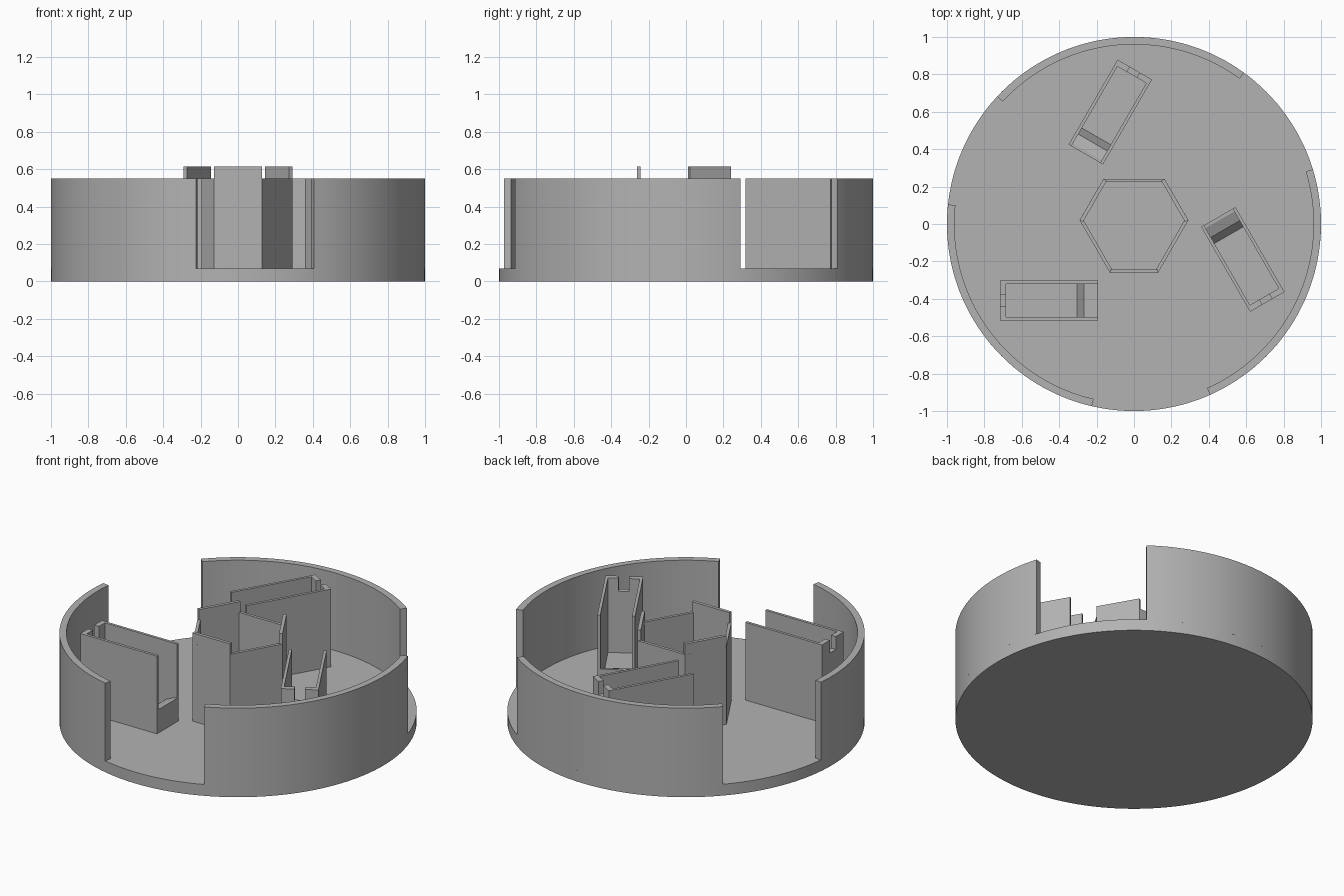
import bpy, bmesh
from math import radians, cos, sin, pi
from mathutils import Matrix, Vector

cube = bpy.data.objects.get("Cube")
if cube:
    bpy.data.objects.remove(cube, do_unlink=True)

grey = bpy.data.materials.new("plain grey")
grey.use_nodes = True
grey.diffuse_color = (0.45, 0.45, 0.45, 1)
grey.node_tree.nodes["Principled BSDF"].inputs["Base Color"].default_value = (0.45, 0.45, 0.45, 1)

FLOOR, RIM, TAB = 0.07, 0.55, 0.615


def polar(r, degrees):
    return Vector((r * cos(radians(degrees)), r * sin(radians(degrees)), 0))


def finish(name, bm, smooth=False):
    bmesh.ops.remove_doubles(bm, verts=bm.verts, dist=0.0001)
    bmesh.ops.recalc_face_normals(bm, faces=bm.faces)
    mesh = bpy.data.meshes.new(name)
    bm.to_mesh(mesh)
    bm.free()
    mesh.materials.append(grey)
    obj = bpy.data.objects.new(name, mesh)
    bpy.context.collection.objects.link(obj)
    if smooth:
        bpy.ops.object.select_all(action="DESELECT")
        obj.select_set(True)
        bpy.context.view_layer.objects.active = obj
        bpy.ops.object.shade_smooth_by_angle(angle=radians(30))
    return obj


def band(outer, inner, z0, z1, closed=False):
    """Wall of constant height between two matching outlines."""
    bm = bmesh.new()
    rows = [[bm.verts.new((p.x, p.y, z0)) for p in line] for line in (outer, inner)]
    n = len(outer)
    faces = []
    for i in range(n if closed else n - 1):
        j = (i + 1) % n
        faces.append(bm.faces.new((rows[0][i], rows[0][j], rows[1][j], rows[1][i])))
    solid = bmesh.ops.extrude_face_region(bm, geom=faces, use_keep_orig=True)
    top = [v for v in solid["geom"] if isinstance(v, bmesh.types.BMVert)]
    bmesh.ops.translate(bm, verts=top, vec=(0, 0, z1 - z0))
    return bm


def add_box(bm, x0, x1, y0, y1, z0, z1):
    m = Matrix.Translation(((x0 + x1) / 2, (y0 + y1) / 2, (z0 + z1) / 2))
    m = m @ Matrix.Diagonal((x1 - x0, y1 - y0, z1 - z0, 1))
    bmesh.ops.create_cube(bm, size=1, matrix=m)


# Round base plate
bm = bmesh.new()
bmesh.ops.create_cone(bm, cap_ends=True, segments=144, radius1=1, radius2=1, depth=FLOOR,
                      matrix=Matrix.Translation((0, 0, FLOOR / 2)))
finish("base_plate", bm, True)

# Three curved outer walls with gaps between them
for k in range(3):
    angles = [54 + 120 * k + 83 * i / 36 for i in range(37)]
    bm = band([polar(1, a) for a in angles], [polar(0.96, a) for a in angles], FLOOR, RIM)
    finish(f"outer_wall_{k + 1}", bm, True)

# Central six-sided tube, with alternate sides a little shorter
corners = [270 + 120 * k + s * 26 for k in range(3) for s in (-1, 1)]
bm = band([polar(0.2916, a) for a in corners], [polar(0.2696, a) for a in corners],
          FLOOR, RIM, True)
finish("center_tube", bm)

# Raised tabs on three sides of the tube
for k in range(3):
    bm = bmesh.new()
    add_box(bm, -0.128, 0.128, -0.262, -0.242, RIM, TAB)
    bm.transform(Matrix.Rotation(2 * pi * k / 3, 4, "Z"))
    finish(f"tube_tab_{k + 1}", bm)

# Three tall holders: two sides, a notched back and a low open front
X0, X1, Y0, Y1, T = -0.717, -0.193, -0.515, -0.303, 0.017
BACK, MID, LIP = X0 + 0.032, (Y0 + Y1) / 2, 0.215
for k in range(3):
    bm = bmesh.new()
    add_box(bm, X0, X1, Y0, Y0 + T, FLOOR, RIM)
    add_box(bm, X0, X1, Y1 - T, Y1, FLOOR, RIM)
    add_box(bm, X0, BACK, Y0 + T, Y1 - T, FLOOR, RIM - 0.08)
    for side in (-1, 1):
        y0, y1 = sorted((MID + side * 0.03, MID + side * (Y1 - MID - T)))
        add_box(bm, X0, BACK, y0, y1, RIM - 0.08, RIM)
    add_box(bm, BACK, X1, Y0 + T, Y1 - T, FLOOR, FLOOR + 0.02)

    # Front lip sloping down to the holder floor
    profile = [(X1, FLOOR), (X1, LIP), (X1 - T, LIP), (-0.267, 0.19), (-0.305, FLOOR + 0.02),
               (-0.305, FLOOR)]
    face = bm.faces.new([bm.verts.new((x, Y0 + T, z)) for x, z in profile])
    lip = bmesh.ops.extrude_face_region(bm, geom=[face], use_keep_orig=True)
    bmesh.ops.translate(bm, vec=(0, Y1 - Y0 - 2 * T, 0),
                        verts=[v for v in lip["geom"] if isinstance(v, bmesh.types.BMVert)])
    bm.transform(Matrix.Rotation(2 * pi * k / 3, 4, "Z"))
    finish(f"holder_{k + 1}", bm)
